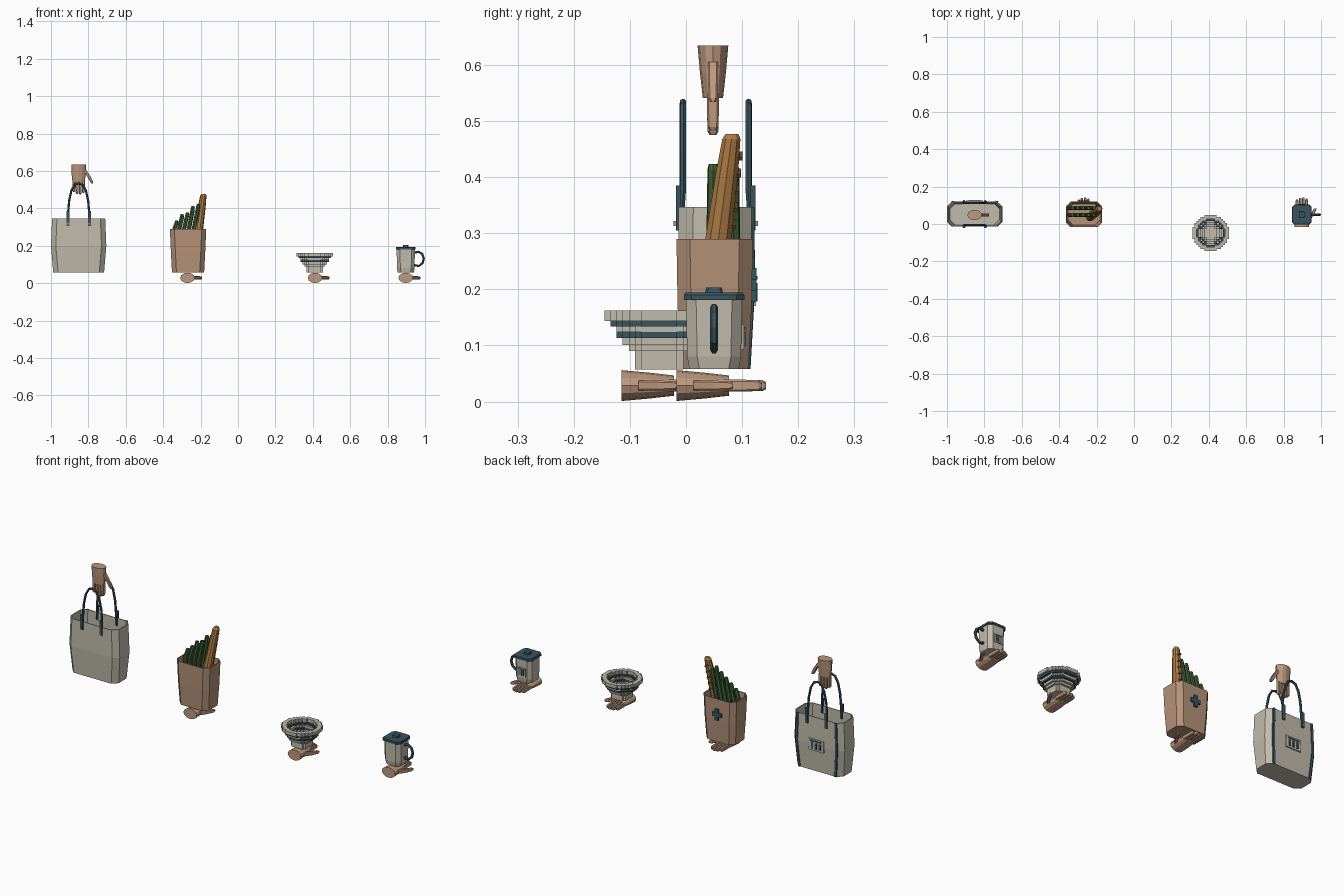
import bpy, bmesh, math
from mathutils import Matrix, Vector

cube = bpy.data.objects.get("Cube")
if cube:
    bpy.data.objects.remove(cube, do_unlink=True)


def material(name, rgb):
    m = bpy.data.materials.new(name)
    m.use_nodes = True
    m.diffuse_color = (*rgb, 1)
    m.node_tree.nodes["Principled BSDF"].inputs["Base Color"].default_value = (*rgb, 1)
    return m


CANVAS = material("canvas", (0.53, 0.5, 0.41))
PAPER = material("brown_paper", (0.46, 0.29, 0.19))
SKIN = material("skin", (0.52, 0.32, 0.21))
TEAL = material("dark_teal", (0.04, 0.09, 0.115))
GREEN = material("leaf_green", (0.05, 0.12, 0.04))
CRUST = material("crust", (0.42, 0.2, 0.06))
SLASH = material("dark_crust", (0.15, 0.07, 0.02))


def finish(name, bm, mats, matrix=None):
    bmesh.ops.recalc_face_normals(bm, faces=bm.faces)
    if matrix:
        bm.transform(matrix)
    mesh = bpy.data.meshes.new(name)
    bm.to_mesh(mesh)
    bm.free()
    for m in mats:
        mesh.materials.append(m)
    ob = bpy.data.objects.new(name, mesh)
    bpy.context.collection.objects.link(ob)
    return ob


def outline(hx, hy, chamfer, sides):
    """Ellipse when sides is given, otherwise a rectangle with cut corners."""
    if sides:
        return [(hx * math.cos(2 * math.pi * i / sides), hy * math.sin(2 * math.pi * i / sides))
                for i in range(sides)]
    a, b = hx - chamfer, hy - chamfer
    return [(hx, -b), (hx, b), (a, hy), (-a, hy), (-hx, b), (-hx, -b), (-a, -hy), (a, -hy)]


def loft(name, mat, rings, chamfer=0.002, sides=0, matrix=None):
    """Each ring is (z, half x, half y, centre x, centre y)."""
    bm = bmesh.new()
    loops = [[bm.verts.new((cx + x, cy + y, z)) for x, y in outline(hx, hy, chamfer, sides)]
             for z, hx, hy, cx, cy in rings]
    for a, b in zip(loops, loops[1:]):
        for i in range(len(a)):
            j = (i + 1) % len(a)
            bm.faces.new((a[i], a[j], b[j], b[i]))
    bm.faces.new(loops[0])
    bm.faces.new(loops[-1])
    return finish(name, bm, [mat], matrix)


def box(name, mat, centre, size, tilt=0):
    bm = bmesh.new()
    bmesh.ops.create_cube(bm, size=1, matrix=Matrix.Diagonal((*size, 1)))
    return finish(name, bm, [mat], Matrix.Translation(centre) @ Matrix.Rotation(tilt, 4, 'Y'))


def tube(name, mat, points, radius):
    curve = bpy.data.curves.new(name, 'CURVE')
    curve.dimensions = '3D'
    curve.bevel_depth = radius
    curve.bevel_resolution = 1
    curve.use_fill_caps = True
    spline = curve.splines.new('POLY')
    spline.points.add(len(points) - 1)
    for p, co in zip(spline.points, points):
        p.co = (*co, 1)
    temp = bpy.data.objects.new(name + "_path", curve)
    bpy.context.collection.objects.link(temp)
    bpy.context.view_layer.update()
    mesh = bpy.data.meshes.new_from_object(temp.evaluated_get(bpy.context.evaluated_depsgraph_get()))
    bpy.data.objects.remove(temp)
    mesh.materials.clear()
    mesh.materials.append(mat)
    for poly in mesh.polygons:
        poly.use_smooth = False
    bpy.context.collection.objects.link(bpy.data.objects.new(name, mesh))


def open_bag(name, mat, cx, cy, profile, chamfer, wall=0.004):
    rings = [(z, hx, hy, cx, cy) for z, hx, hy in profile]
    inner = [(max(z, profile[0][0] + wall), hx - wall, hy - wall, cx, cy)
             for z, hx, hy in reversed(profile)]
    loft(name, mat, rings + inner, chamfer)


def hand(prefix, origin, angle):
    """Wrist at the origin, fingers along local z, thumb towards +x."""
    m = Matrix.Translation(origin) @ Matrix.Rotation(angle, 4, 'X')
    loft(prefix + "_palm", SKIN, [(0, 0.039, 0.0275, 0, 0), (0.05, 0.038, 0.023, 0, 0),
                                  (0.094, 0.033, 0.018, 0, 0)], sides=12, matrix=m)
    for i, tip in enumerate((0.147, 0.157, 0.16, 0.152)):
        x = -0.0255 + 0.017 * i
        loft(f"{prefix}_finger_{i + 1}", SKIN,
             [(0.085, 0.0075, 0.0105, x, 0), (0.122, 0.0075, 0.0105, x, 0),
              (tip - 0.006, 0.007, 0.0095, x, 0), (tip, 0.004, 0.006, x, 0)], 0.003, matrix=m)
    loft(prefix + "_thumb", SKIN,
         [(0.03, 0.009, 0.009, 0.031, 0), (0.065, 0.009, 0.009, 0.055, 0),
          (0.094, 0.008, 0.008, 0.07, 0), (0.101, 0.005, 0.005, 0.073, 0)], 0.003, matrix=m)


def label(prefix, x, y, z, w, h):
    """Plain plate with a few upright bars on the back side."""
    box(prefix + "_label", CANVAS, (x, y, z), (w, 0.007, h))
    for i in range(3):
        box(f"{prefix}_label_bar_{i + 1}", TEAL, (x + (i - 1) * w * 0.25, y + 0.004, z - h * 0.08),
            (w * 0.13, 0.004, h * 0.55))
    box(prefix + "_label_rule", TEAL, (x, y + 0.004, z + h * 0.34), (w * 0.75, 0.004, h * 0.1))


# Tote bag
TX, TY = -0.852, 0.053
tote = [(0.058, 0.136, 0.059), (0.2, 0.148, 0.067), (0.347, 0.142, 0.066)]
open_bag("tote_bag", CANVAS, TX, TY, tote, 0.026)
for side, s in (("left", 1), ("right", -1)):
    loft(f"tote_{side}_stripe", TEAL,
         [(z, 0.007, 0.003, TX + s * (hx - 0.03), TY + hy) for z, hx, hy in tote], 0.001)

# Tote straps with tabs and rivets
arch = [(0.057, 0.31), (0.056, 0.38), (0.051, 0.44), (0.039, 0.495), (0.021, 0.527)]
arch = arch + [(0, 0.534)] + [(-x, z) for x, z in reversed(arch)]
for place, y, out in (("front", -0.0105, -1), ("back", 0.1165, 1)):
    y_top = y - out * 0.005
    tube(f"{place}_strap", TEAL, [(TX + x, y if z < 0.36 else y_top, z) for x, z in arch], 0.006)
    for side, s in (("left", 1), ("right", -1)):
        x = TX + s * 0.057
        box(f"{place}_{side}_strap_tab", TEAL, (x, y + out * 0.003, 0.345), (0.016, 0.009, 0.08))
        box(f"{place}_{side}_rivet", PAPER, (x, y + out * 0.007, 0.317), (0.009, 0.009, 0.009))
label("tote", TX, TY + 0.068, 0.2, 0.09, 0.06)

# Paper grocery bag with a cross patch on the back
GX, GY = -0.267, 0.051
open_bag("paper_bag", PAPER, GX, GY,
         [(0.058, 0.086, 0.06), (0.17, 0.092, 0.066), (0.29, 0.097, 0.068)], 0.024)
box("patch_upright", TEAL, (GX, 0.121, 0.208), (0.02, 0.009, 0.06))
box("patch_crossbar", TEAL, (GX, 0.121, 0.208), (0.054, 0.0088, 0.02))

# Green stalks
for row, y in enumerate((0.048, 0.085)):
    for i in range(5):
        x, top = GX - 0.074 + 0.026 * i, 0.335 + 0.022 * i + 0.012 * row * (i % 2)
        lean = 0.012 + 0.003 * i
        loft(f"stalk_{row + 1}_{i + 1}", GREEN,
             [(0.15, 0.008, 0.008, x - 0.01, y), (0.29, 0.012, 0.012, x, y),
              (top - 0.01, 0.011, 0.01, x + lean, y), (top, 0.008, 0.008, x + lean, y)], sides=7)

# Bread stick with slashes
foot, tip = Vector((-0.235, 0.036, 0.12)), Vector((-0.184, 0.082, 0.477))
bread = []
for t, r in ((0, 0.022), (0.45, 0.025), (0.8, 0.021), (0.975, 0.017), (1, 0.012)):
    p = foot.lerp(tip, t)
    bread.append((p.z, r, r, p.x, p.y))
loft("bread", CRUST, bread, sides=10)
for i in range(5):
    t = 0.55 + 0.085 * i
    p = foot.lerp(tip, t)
    box(f"bread_slash_{i + 1}", SLASH, (p.x, p.y + 0.0255 - 0.012 * (t - 0.45), p.z),
        (0.022, 0.007, 0.006), 0.5)

# Blocky bowl: stacked rings of square cells
BX, BY, CELL = 0.41, -0.048, 0.0108
levels = [0.057, 0.09, 0.101, 0.113, 0.124, 0.134, 0.144, 0.162]
radii = [4.4, 5.2, 6.2, 7, 7.5, 8.2, 9.1]
teal_layers = (3, 5)
cells = set()
for k, r in enumerate(radii):
    inner = 0 if k == 0 else r - 2.2
    for i in range(-10, 10):
        for j in range(-10, 10):
            if inner <= math.hypot(i + 0.5, j + 0.5) <= r:
                cells.add((i, j, k))
bm = bmesh.new()
corner = {}
for cell in sorted(cells):
    for axis in range(3):
        for step in (0, 1):
            near = list(cell)
            near[axis] += 2 * step - 1
            if tuple(near) in cells:
                continue
            quad = []
            for u, v in ((0, 0), (1, 0), (1, 1), (0, 1)):
                c = list(cell)
                c[axis] += step
                c[(axis + 1) % 3] += u
                c[(axis + 2) % 3] += v
                c = tuple(c)
                if c not in corner:
                    corner[c] = bm.verts.new((BX + c[0] * CELL, BY + c[1] * CELL, levels[c[2]]))
                quad.append(corner[c])
            face = bm.faces.new(quad if step else quad[::-1])
            face.material_index = int(cell[2] in teal_layers)
finish("bowl", bm, [CANVAS, TEAL])

# Lidded mug
MX, MY = 0.897, 0.05
loft("mug_body", CANVAS, [(0.058, 0.043, 0.044, MX, MY), (0.08, 0.047, 0.048, MX, MY),
                          (0.183, 0.049, 0.05, MX, MY)], 0.018)
loft("mug_lid", TEAL, [(0.181, 0.053, 0.054, MX, MY), (0.19, 0.053, 0.054, MX, MY),
                       (0.194, 0.05, 0.051, MX, MY)], 0.014)
loft("lid_knob", TEAL, [(0.193, 0.016, 0.016, MX, MY), (0.203, 0.014, 0.014, MX, MY)], 0.004)
tube("mug_handle", TEAL, [(MX + x, MY, z) for x, z in (
    (0.042, 0.163), (0.07, 0.168), (0.088, 0.156), (0.0965, 0.132),
    (0.09, 0.108), (0.07, 0.092), (0.042, 0.097))], 0.007)
label("mug", MX, MY + 0.05, 0.115, 0.05, 0.045)

# Hands: one holding the tote from above, three carrying from below
hand("tote_hand", (-0.852, 0.048, 0.635), math.pi)
for prefix, x, y in (("bag", -0.27, -0.017), ("bowl", 0.412, -0.115), ("mug", 0.897, -0.017)):
    hand(prefix + "_hand", (x, y, 0.0285), -math.pi / 2)
